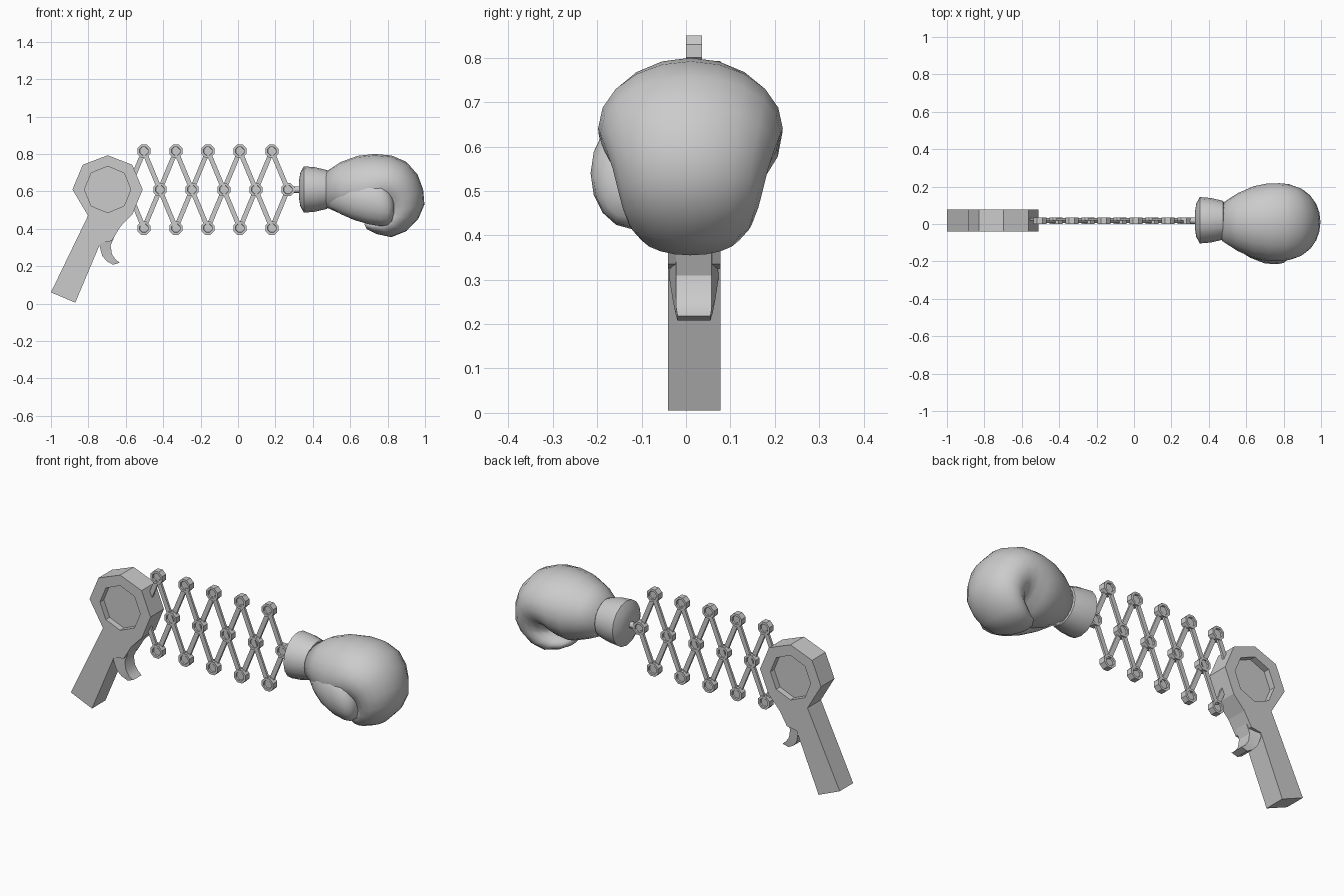
import bpy, bmesh, math
from mathutils import Vector

if "Cube" in bpy.data.objects:
    bpy.data.objects.remove(bpy.data.objects["Cube"])

YC = 0.018  # shared depth centre of gun and linkage


def make(name, bm, smooth=None):
    bmesh.ops.recalc_face_normals(bm, faces=bm.faces[:])
    me = bpy.data.meshes.new(name)
    bm.to_mesh(me)
    bm.free()
    ob = bpy.data.objects.new(name, me)
    bpy.context.collection.objects.link(ob)
    if smooth:
        bpy.ops.object.select_all(action='DESELECT')
        ob.select_set(True)
        bpy.context.view_layer.objects.active = ob
        bpy.ops.object.shade_smooth_by_angle(angle=math.radians(smooth))
    return ob


def loft(name, rings, smooth=None):
    """Skin a list of equal-length point rings and cap both ends."""
    bm = bmesh.new()
    vr = [[bm.verts.new(p) for p in r] for r in rings]
    n = len(vr[0])
    for a, b in zip(vr, vr[1:]):
        for i in range(n):
            j = (i + 1) % n
            bm.faces.new((a[i], a[j], b[j], b[i]))
    bm.faces.new(vr[0])
    bm.faces.new(vr[-1])
    return make(name, bm, smooth)


def ellipse(c, u, v, n, phase=0.0):
    c, u, v = Vector(c), Vector(u), Vector(v)
    angs = [2 * math.pi * i / n + phase for i in range(n)]
    return [c + u * math.cos(a) + v * math.sin(a) for a in angs]


def disc_y(x, z, y, r, n=8, phase=0.0):
    return ellipse((x, y, z), (r, 0, 0), (0, 0, r), n, phase)


def prism(name, pts, y0, y1):
    return loft(name, [[(x, y, z) for x, z in pts] for y in (y0, y1)])


# Gun body: octagonal head and slanted grip in one outline
outline = [(-.885, .61), (-.83, .742), (-.697, .793), (-.565, .742), (-.51, .61),
           (-.563, .48), (-.63, .41), (-.675, .335), (-.735, .325),
           (-.87, .005), (-1.0, .06), (-.802, .47)]
body = prism("gun_body", outline, -.04, .078)

# Octagonal recess on both sides of the head
for label, y0, y1 in (("front", -.1, -.006), ("back", .044, .14)):
    cut = loft("recess_cutter_" + label,
               [disc_y(-.697, .61, y, .124) for y in (y0, y1)])
    cut.hide_render = True
    cut.hide_viewport = True
    cut.display_type = 'WIRE'
    m = body.modifiers.new("recess_" + label, 'BOOLEAN')
    m.operation = 'DIFFERENCE'
    m.solver = 'EXACT'
    m.object = cut
bpy.context.view_layer.update()
dg = bpy.context.evaluated_depsgraph_get()
cut_mesh = bpy.data.meshes.new_from_object(body.evaluated_get(dg))
body.modifiers.clear()
body.data = cut_mesh
for o in [o for o in bpy.data.objects if "cutter" in o.name]:
    bpy.data.objects.remove(o)

# Trigger: curved, tapering, narrower on its front face
trig = [((-.75, .35), (-.66, .36), .057), ((-.738, .30), (-.681, .31), .055),
        ((-.726, .255), (-.674, .265), .048), ((-.70, .225), (-.655, .236), .042),
        ((-.668, .208), (-.632, .218), .037)]
loft("trigger", [[(b[0], YC - h, b[1]), (b[0], YC + h, b[1]),
                  (f[0], YC + min(h, .04), f[1]), (f[0], YC - min(h, .04), f[1])]
                 for b, f, h in trig], 30)

# Scissor linkage
STEP, X0, ZM, DZ = .171, -.503, .609, .206


def bar(name, p, q, y):
    p, q = Vector((p[0], 0, p[1])), Vector((q[0], 0, q[1]))
    d = (q - p).normalized()
    s = Vector((-d.z, 0, d.x)) * .0125
    p, q = p + d * .015, q - d * .015
    pts = [(v.x, v.z) for v in (p + s, q + s, q - s, p - s)]
    prism(name, pts, y - .0065, y + .0065)


def joint(name, x, z):
    # flanged pivot with a shallow dish on each side
    prof = [(.023, .009), (.025, .018), (.038, .018)]
    seq = [(r, -h) for r, h in prof] + [(r, h) for r, h in reversed(prof)]
    loft(name, [disc_y(x, z, YC + h, r, 8, math.pi / 8) for r, h in seq])


for i in range(5):
    x = X0 + i * STEP
    joint(f"joint_top_{i}", x, ZM + DZ)
    joint(f"joint_bottom_{i}", x, ZM - DZ)
    joint(f"joint_middle_{i}", x + STEP / 2, ZM)
    for sgn, lab, y in ((1, "down", .011), (-1, "up", .025)):
        start = (x, ZM + sgn * DZ)
        end = (x + STEP, ZM - sgn * DZ) if i < 4 else (x + STEP / 2, ZM)
        bar(f"bar_{lab}_{i}", start, end, y)
        if i == 0:
            bar(f"bar_{lab}_root", (x - STEP / 2, ZM), (x, ZM - sgn * DZ), y)


# Rod and cuff
def disc_x(x, r, n, y=.02, z=.61):
    return ellipse((x, y, z), (0, r, 0), (0, 0, r), n)


loft("glove_rod", [disc_x(x, .018, 8, YC, ZM) for x in (.29, .36)], 50)
loft("glove_cuff", [disc_x(x, r, 16) for x, r in
     ((.325, .04), (.333, .09), (.352, .124), (.41, .119), (.475, .104), (.485, .09))], 40)

# Glove fist: elliptical sections fanning around the curled fingers
# (inner x, z, outer x, z, half width)
fist = [(.47, .515, .47, .705, .10), (.56, .475, .55, .757, .155),
        (.64, .447, .64, .79, .192), (.70, .46, .73, .80, .207),
        (.74, .49, .82, .792, .208), (.76, .50, .90, .758, .203),
        (.765, .50, .96, .69, .19), (.765, .49, .99, .61, .175),
        (.765, .48, .997, .53, .164), (.76, .47, .965, .455, .153),
        (.74, .46, .90, .387, .138), (.72, .45, .82, .355, .115),
        (.69, .44, .74, .372, .085), (.675, .425, .69, .397, .04)]
loft("glove_fist", [ellipse(((a + c) / 2, .01, (b + d) / 2),
                            ((c - a) / 2, 0, (d - b) / 2), (0, w, 0), 20)
                    for a, b, c, d, w in fist], 70)

# Thumb along the near side: x, bottom z, top z, y centre, half width
thumb = [(.49, .515, .62, -.03, .05), (.55, .478, .645, -.065, .07),
         (.62, .447, .665, -.095, .085), (.70, .424, .675, -.115, .096),
         (.765, .414, .665, -.122, .093), (.80, .42, .63, -.128, .08),
         (.822, .44, .585, -.132, .058), (.834, .485, .54, -.138, .025)]
loft("glove_thumb", [ellipse((x, y, (a + b) / 2), (0, w, 0), (0, 0, (b - a) / 2), 16)
                     for x, a, b, y, w in thumb], 70)
